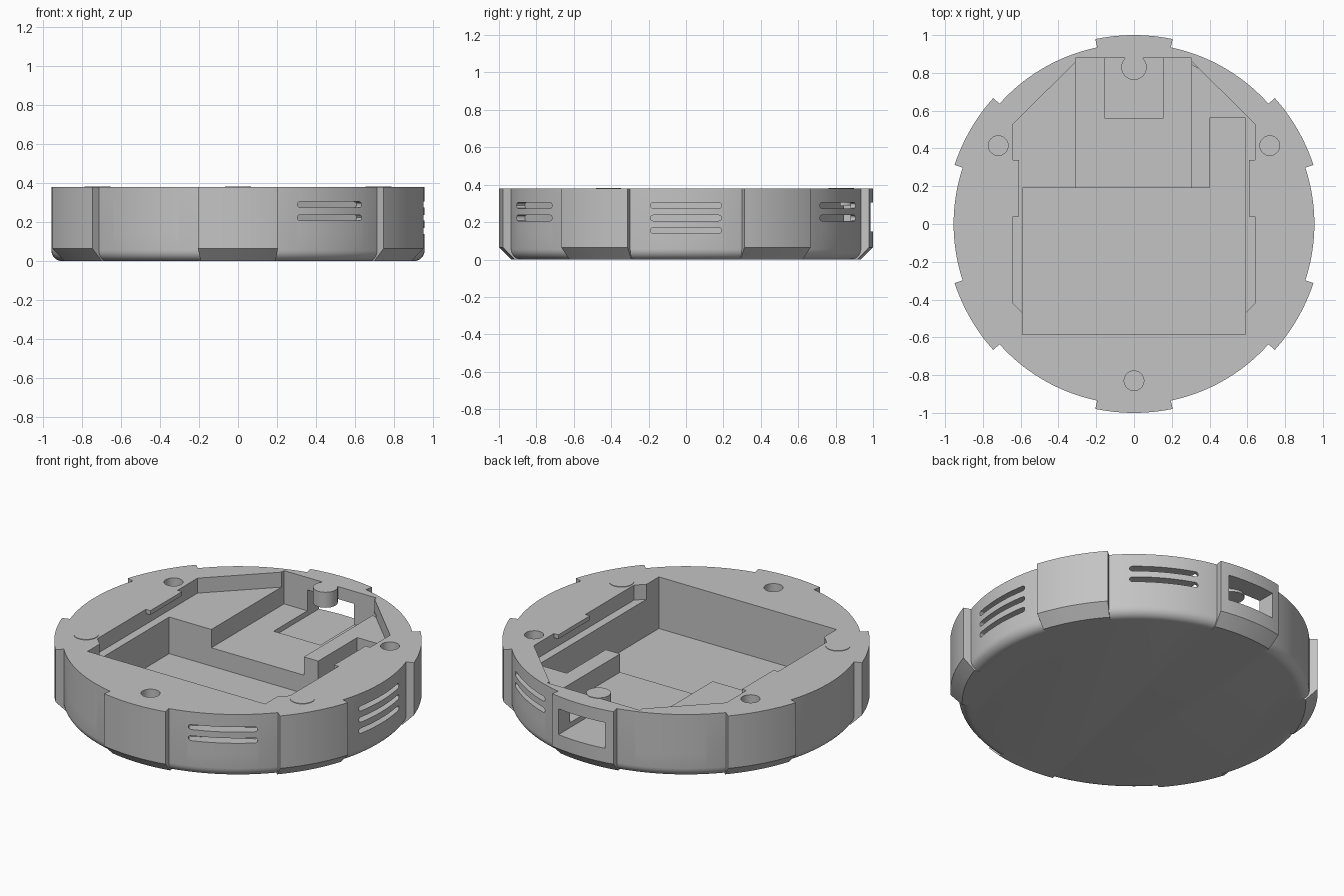
import bpy, bmesh
from math import sin, cos, pi, radians
from mathutils import Matrix

if "Cube" in bpy.data.objects:
    bpy.data.objects.remove(bpy.data.objects["Cube"], do_unlink=True)

grey = bpy.data.materials.new("light grey plastic")
grey.use_nodes = True
colour = (0.55, 0.55, 0.55, 1)
grey.diffuse_color = colour
grey.node_tree.nodes["Principled BSDF"].inputs["Base Color"].default_value = colour

TOP = 0.38
FLOOR, RECESS, SHELF, PORT = 0.07, 0.18, 0.29, 0.15
OPEN = 0.5   # height of cutters above the rim


def finish(name, bm):
    bmesh.ops.recalc_face_normals(bm, faces=bm.faces)
    mesh = bpy.data.meshes.new(name)
    bm.to_mesh(mesh)
    bm.free()
    mesh.materials.append(grey)
    obj = bpy.data.objects.new(name, mesh)
    bpy.context.collection.objects.link(obj)
    return obj


def prism(name, outline, z0, z1, matrix=Matrix()):
    """Extrude a flat outline from z0 to z1."""
    bm = bmesh.new()
    face = bm.faces.new([bm.verts.new((x, y, z0)) for x, y in outline])
    new = bmesh.ops.extrude_face_region(bm, geom=[face])["geom"]
    bmesh.ops.translate(bm, vec=(0, 0, z1 - z0),
                        verts=[v for v in new if isinstance(v, bmesh.types.BMVert)])
    bm.transform(matrix)
    return finish(name, bm)


def box(name, x0, x1, y0, y1, z0, z1):
    return prism(name, [(x0, y0), (x1, y0), (x1, y1), (x0, y1)], z0, z1)


def disc(name, x, y, r, z0, z1):
    ring = [(x + r * cos(i * pi / 24), y + r * sin(i * pi / 24)) for i in range(48)]
    return prism(name, ring, z0, z1)


def sweep(name, profile, start, end, steps):
    """Sweep a closed (radius, z) profile round the z axis, with end caps."""
    bm = bmesh.new()
    rings = []
    for i in range(steps + 1):
        a = start + (end - start) * i / steps
        rings.append([bm.verts.new((r * cos(a), r * sin(a), z)) for r, z in profile])
    n = len(profile)
    for a, b in zip(rings, rings[1:]):
        for j in range(n):
            k = (j + 1) % n
            bm.faces.new((a[j], a[k], b[k], b[j]))
    bm.faces.new(rings[0])
    bm.faces.new(rings[-1])
    return finish(name, bm)


def combine(target, tool, operation):
    mod = target.modifiers.new(operation, 'BOOLEAN')
    mod.operation = operation
    mod.solver = 'EXACT'
    mod.object = tool
    bpy.context.view_layer.objects.active = target
    bpy.ops.object.modifier_apply(modifier=mod.name)
    bpy.data.objects.remove(tool, do_unlink=True)


# Round body with a rolled lower edge
R, FILLET, SIDES = 0.955, 0.055, 180
profile = [(R - FILLET + FILLET * sin(t * pi / 12), FILLET - FILLET * cos(t * pi / 12))
           for t in range(7)] + [(R, TOP)]
bm = bmesh.new()
rings = [[bm.verts.new((r * cos(2 * pi * i / SIDES), r * sin(2 * pi * i / SIDES), z))
          for i in range(SIDES)] for r, z in profile]
for a, b in zip(rings, rings[1:]):
    for i in range(SIDES):
        j = (i + 1) % SIDES
        bm.faces.new((a[i], a[j], b[j], b[i]))
bm.faces.new(rings[0])
bm.faces.new(rings[-1])
body = finish("round_case_body", bm)

# Six grip tabs with a chamfered foot
tab_profile = [(0.87, 0), (0.935, 0), (1.0, 0.065), (1.0, TOP), (0.87, TOP)]
half = radians(11.8)
for k in range(6):
    mid = radians(30 + 60 * k)
    combine(body, sweep("grip_tab", tab_profile, mid - half, mid + half, 12), 'UNION')

# Stepped interior: board shelf, deep bay, middle recess and port channel
side = [(0.59, -0.585), (0.59, -0.47), (0.64, -0.42), (0.64, 0.53), (0.285, 0.88)]
outline = side + [(-x, y) for x, y in reversed(side)]
bay = [(-0.59, -0.585), (0.59, -0.585), (0.59, 0.56), (0.4, 0.56), (0.4, 0.19), (-0.59, 0.19)]
for cutter in (prism("shelf_cutter", outline, SHELF, OPEN),
               prism("bay_cutter", bay, FLOOR, OPEN),
               box("recess_cutter", -0.31, 0.305, 0.1, 0.88, RECESS, OPEN),
               box("port_cutter", -0.155, 0.155, 0.56, 1.1, PORT, 0.305)):
    combine(body, cutter, 'DIFFERENCE')

# Three sockets and three pegs alternate round the rim
for k in range(3):
    a = radians(30 + 120 * k)
    combine(body, disc("socket_cutter", 0.83 * cos(a), 0.83 * sin(a), 0.052, SHELF, OPEN), 'DIFFERENCE')
    a += pi / 3
    combine(body, disc("rim_peg", 0.83 * cos(a), 0.83 * sin(a), 0.067, SHELF, TOP + 0.003), 'UNION')

# Board clips on both side walls
for s in (-1, 1):
    x0, x1 = sorted((s * 0.61, s * 0.66))
    combine(body, box("board_clip", x0, x1, 0.04, 0.34, 0.355, TOP), 'UNION')

# Three round-ended vent slots between each pair of tabs
reach, r = 0.175, 0.015
slot = [(reach + r * cos(t), r * sin(t)) for t in [radians(-90 + 30 * i) for i in range(7)]]
slot += [(-x, -y) for x, y in slot]
# Local x runs sideways, local y up, local z outwards
stand = Matrix(((0, 0, 1, 0), (1, 0, 0, 0), (0, 1, 0, 0), (0, 0, 0, 1)))
for k in range(6):
    for z in (0.155, 0.222, 0.289):
        place = Matrix.Rotation(k * pi / 3, 4, 'Z') @ Matrix.Translation((0, 0, z)) @ stand
        combine(body, prism("vent_cutter", slot, 0.885, 1.05, place), 'DIFFERENCE')

# Smooth the round walls, keep edges crisp
for obj in bpy.context.selected_objects:
    obj.select_set(False)
body.select_set(True)
bpy.context.view_layer.objects.active = body
bpy.ops.object.shade_smooth_by_angle(angle=radians(30))
